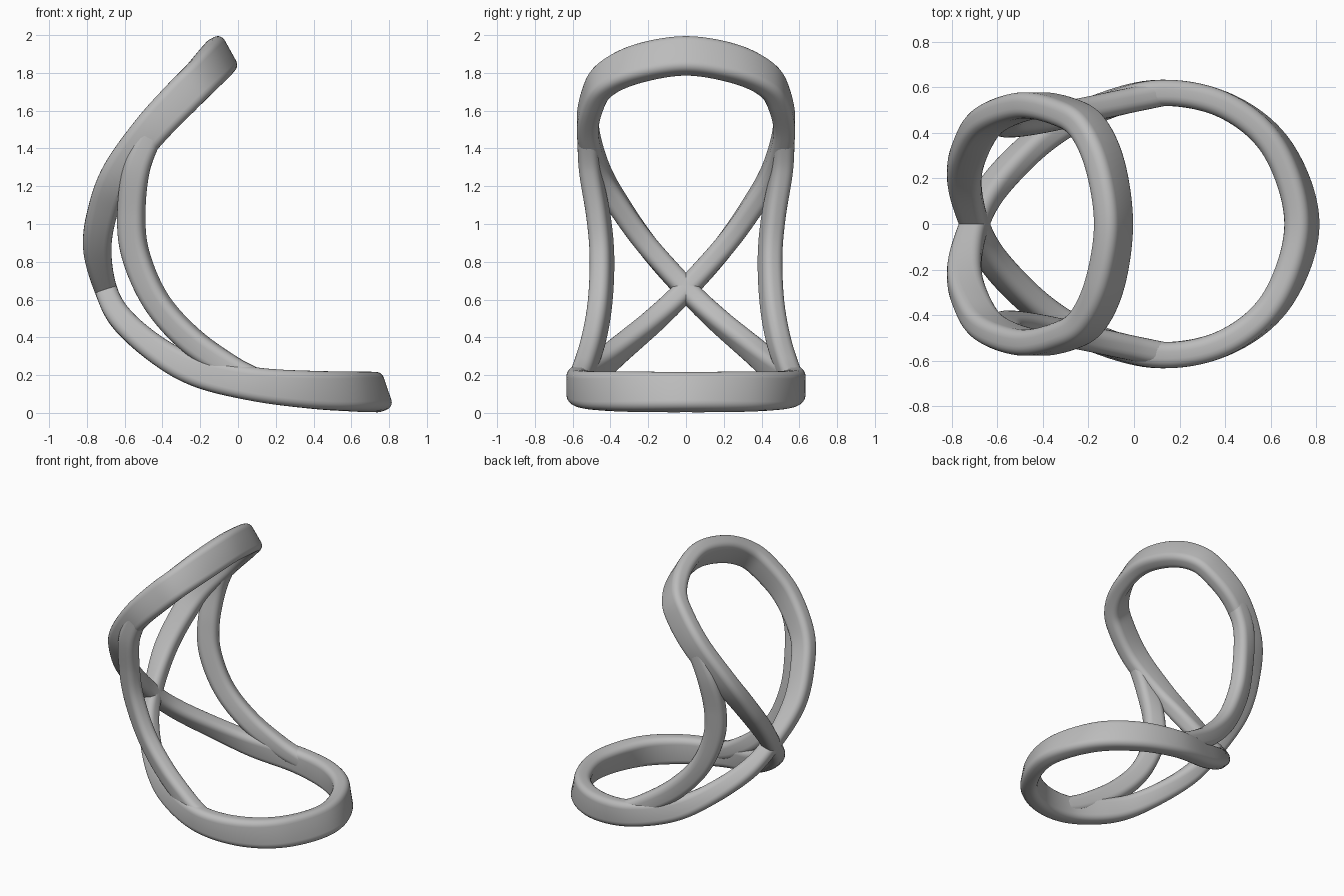
import bpy
import bmesh
from math import radians, cos, sin, pi
from mathutils import Vector

if "Cube" in bpy.data.objects:
    bpy.data.objects.remove(bpy.data.objects["Cube"], do_unlink=True)

# One plain grey for the whole frame
grey = bpy.data.materials.new("plain_grey")
grey.use_nodes = True
colour = (0.5, 0.5, 0.5, 1)
grey.diffuse_color = colour
grey.node_tree.nodes["Principled BSDF"].inputs["Base Color"].default_value = colour


def catmull_rom(points, closed, steps=12):
    """Smooth path through control points that also carry the section values."""
    pts = [Vector(p) for p in points]
    count = len(pts)

    def pick(i):
        return pts[i % count] if closed else pts[max(0, min(count - 1, i))]

    path = []
    for i in range(count if closed else count - 1):
        a, b, c, d = (pick(i + k) for k in (-1, 0, 1, 2))
        for s in range(steps):
            t = s / steps
            path.append((b * 2 + (c - a) * t + (a * 2 - b * 5 + c * 4 - d) * t ** 2
                         + (b * 3 - a - c * 3 + d) * t ** 3) * 0.5)
    if not closed:
        path.append(pts[-1])
    return path


def rounded_rectangle(height, thickness, radius=0.042, corner_steps=5):
    """Cross-section as pairs of offsets along the tall and thin directions."""
    outline = []
    for corner, (su, sv) in enumerate(((1, 1), (-1, 1), (-1, -1), (1, -1))):
        for k in range(corner_steps + 1):
            angle = (corner + k / corner_steps) * pi / 2
            outline.append((su * (height / 2 - radius) + radius * cos(angle),
                            sv * (thickness / 2 - radius) + radius * sin(angle)))
    return outline


def sweep(name, points, thickness, closed):
    """Each control point is x, y, z, lean of the tall side, height, sideways tilt."""
    path = catmull_rom(points, closed)
    count = len(path)
    bm = bmesh.new()
    rings = []
    for i, p in enumerate(path):
        if closed:
            before, after = path[i - 1], path[(i + 1) % count]
        else:
            before, after = path[max(i - 1, 0)], path[min(i + 1, count - 1)]
        centre = Vector(p[:3])
        tangent = (Vector(after[:3]) - Vector(before[:3])).normalized()
        lean = radians(p[3])
        tall = Vector((cos(lean), p[5], sin(lean)))
        tall = (tall - tangent * tall.dot(tangent)).normalized()
        thin = tangent.cross(tall)
        rings.append([bm.verts.new(centre + tall * u + thin * v)
                      for u, v in rounded_rectangle(p[4], thickness)])
    sides = len(rings[0])
    for i in range(count if closed else count - 1):
        r, q = rings[i], rings[(i + 1) % count]
        for k in range(sides):
            n = (k + 1) % sides
            bm.faces.new((r[k], r[n], q[n], q[k]))
    if not closed:
        bm.faces.new(rings[0])
        bm.faces.new(rings[-1])
    bmesh.ops.recalc_face_normals(bm, faces=bm.faces)
    mesh = bpy.data.meshes.new(name)
    bm.to_mesh(mesh)
    bm.free()
    mesh.materials.append(grey)
    obj = bpy.data.objects.new(name, mesh)
    bpy.context.collection.objects.link(obj)
    bpy.ops.object.select_all(action="DESELECT")
    obj.select_set(True)
    bpy.context.view_layer.objects.active = obj
    bpy.ops.object.shade_smooth_by_angle(angle=radians(40))
    return obj


def flip(points):
    return [(x, -y, *rest) for x, y, *rest in points]


# Figure-eight loop: upper ring, crossing at the back, lower ring
upper_tip = [(-0.09, 0, 1.89, -61, 0.21, 0)]
upper_side = [
    (-0.125, 0.25, 1.85, -58, 0.21, 0),
    (-0.2, 0.42, 1.77, -52, 0.2, 0),
    (-0.3, 0.49, 1.67, -46, 0.2, 0),
    (-0.46, 0.52, 1.5, -40, 0.19, 0),
    (-0.63, 0.46, 1.28, -28, 0.17, 0),
    (-0.71, 0.35, 1.09, -13, 0.16, 0),
    (-0.745, 0.2, 0.88, 0, 0.15, 0),
]
crossing = [(-0.7, 0, 0.655, 17, 0.12, 0)]
lower_side = [
    (-0.61, 0.17, 0.49, 32, 0.13, 0),
    (-0.41, 0.37, 0.32, 52, 0.145, 0),
    (-0.2, 0.49, 0.215, 68, 0.165, 0),
    (0.1, 0.575, 0.15, 83, 0.18, 0),
    (0.4, 0.52, 0.122, 92, 0.2, 0),
    (0.63, 0.33, 0.113, 102, 0.21, 0),
]
lower_tip = [(0.737, 0, 0.11, 109, 0.21, 0)]
figure_eight = (upper_tip + upper_side + crossing + flip(lower_side) + lower_tip
                + lower_side[::-1] + crossing + flip(upper_side)[::-1])
sweep("figure_eight_loop", figure_eight, 0.115, True)

# Curved side struts joining the two rings, mirrored left to right
strut_path = [
    (-0.45, 0.52, 1.5, -36, 0.13, 0),
    (-0.535, 0.51, 1.3, -20, 0.14, 0.1),
    (-0.565, 0.465, 1.05, 0, 0.145, 0.35),
    (-0.54, 0.445, 0.83, 12, 0.145, 0.4),
    (-0.43, 0.455, 0.585, 38, 0.14, 0.4),
    (-0.25, 0.49, 0.385, 52, 0.14, 0.3),
    (-0.03, 0.54, 0.235, 64, 0.13, 0.1),
    (0.12, 0.572, 0.165, 75, 0.12, 0),
]
strut = sweep("side_struts", strut_path, 0.11, False)
mirror = strut.modifiers.new("Mirror", "MIRROR")
mirror.use_axis = (False, True, False)
